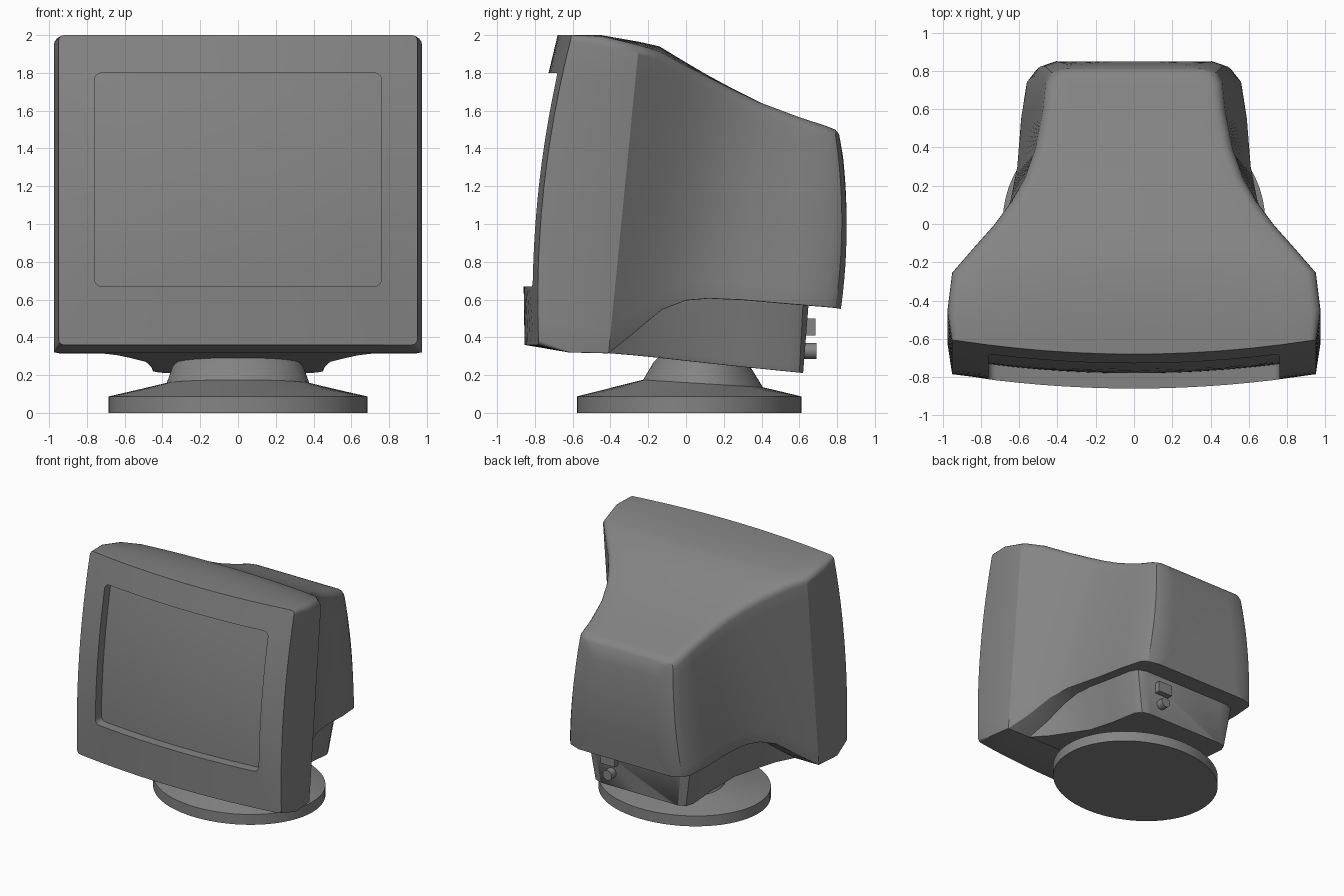
import bpy, bmesh
from math import sin, cos, pi, radians

cube = bpy.data.objects.get("Cube")
if cube:
    bpy.data.objects.remove(cube)

grey = bpy.data.materials.new("plain grey")
grey.use_nodes = True
colour = (0.23, 0.23, 0.23, 1)
grey.diffuse_color = colour
grey.node_tree.nodes["Principled BSDF"].inputs["Base Color"].default_value = colour


def lerp(a, b, t):
    return a + (b - a) * t


def clamp(v):
    return max(0.0, min(1.0, v))


def finish(bm, name, angle=32):
    bmesh.ops.recalc_face_normals(bm, faces=bm.faces)
    mesh = bpy.data.meshes.new(name)
    bm.to_mesh(mesh)
    bm.free()
    mesh.materials.append(grey)
    ob = bpy.data.objects.new(name, mesh)
    bpy.context.collection.objects.link(ob)
    bpy.ops.object.select_all(action='DESELECT')
    bpy.context.view_layer.objects.active = ob
    ob.select_set(True)
    bpy.ops.object.shade_smooth_by_angle(angle=radians(angle))
    return ob


def loft(name, rings, cap_start=False, cap_end=False, angle=32):
    bm = bmesh.new()
    loops = [[bm.verts.new(p) for p in ring] for ring in rings]
    for a, b in zip(loops, loops[1:]):
        for i in range(len(a)):
            j = (i + 1) % len(a)
            bm.faces.new((a[i], a[j], b[j], b[i]))
    if cap_start:
        bm.faces.new(loops[0])
    if cap_end:
        bm.faces.new(loops[-1])
    return finish(bm, name, angle)


def outline(r_top, r_bottom, width, height, arc=4, fill=12):
    """Rounded rectangle as (u, t): u across -1..1, t up 0..1."""
    corners = []
    for k, (sx, sz) in enumerate([(1, 0), (1, 1), (-1, 1), (-1, 0)]):
        r = r_top if sz else r_bottom
        cx, cz = sx * (width - r), (height - r if sz else r)
        angles = [(k - 1 + i / arc) * pi / 2 for i in range(arc + 1)]
        corners.append([((cx + r * cos(a)) / width, (cz + r * sin(a)) / height) for a in angles])
    pts = []
    for k, corner in enumerate(corners):
        pts += corner
        p, q = corner[-1], corners[(k + 1) % 4][0]
        pts += [(lerp(p[0], q[0], i / fill), lerp(p[1], q[1], i / fill)) for i in range(1, fill)]
    return pts


def section(yt, wt, zt, yb, wb, zb, r_top=0.05, r_bottom=0.005, crown=0.0, bulge=0.0):
    ring = []
    for u, t in outline(r_top, r_bottom, wt, zt - zb):
        z = lerp(zb, zt, t)
        k = clamp((z - 0.55) / 0.93)
        y = lerp(yb, yt, t) + bulge * 4 * k * (1 - k)
        ring.append((u * lerp(wb, wt, t), y, z + crown * (1 - u * u) * t))
    return ring


def face_y(x, z):
    """Curved front surface."""
    return -0.86 + 0.092 * (z - 0.6) ** 2 + 0.075 * (x / 0.95) ** 2


def front_ring(w, zb, zt, r, depth=0.0):
    ring = []
    for u, t in outline(r, r, w, zt - zb):
        x, z = u * w, lerp(zb, zt, t)
        ring.append((x, face_y(x, z) + depth, z))
    return ring


# Housing: recessed opening, bezel, flared body and bulged back in one loft
rings = [front_ring(0.76, 0.67, 1.8, 0.04, 0.085),
         front_ring(0.76, 0.67, 1.8, 0.04),
         front_ring(0.95, 0.36, 2.0, 0.03)]
body = [  # top y, half width, z; bottom y, half width, z; crown
    (-0.45, 0.975, 1.995, -0.62, 0.975, 0.32, 0.005),
    (-0.25, 0.95, 1.945, -0.41, 0.95, 0.315, 0.02),
    (-0.14, 0.855, 1.91, -0.28, 0.85, 0.42, 0.03),
    (0.0, 0.73, 1.835, -0.13, 0.755, 0.545, 0.02),
    (0.12, 0.64, 1.775, 0.0, 0.69, 0.595, 0.01),
    (0.25, 0.565, 1.71, 0.12, 0.645, 0.605, 0.005),
    (0.4, 0.51, 1.64, 0.3, 0.61, 0.597, 0),
    (0.6, 0.47, 1.565, 0.55, 0.59, 0.575, 0),
    (0.74, 0.455, 1.52, 0.74, 0.56, 0.56, 0),
    (0.79, 0.43, 1.50, 0.79, 0.52, 0.555, 0),
    (0.81, 0.38, 1.475, 0.82, 0.43, 0.55, 0)]
for *s, crown in body:
    rings.append(section(*s, crown=crown, bulge=0.035 * clamp((s[0] - 0.5) / 0.25)))
for k in (0.75, 0.5, 0.25, 0.02):
    rings.append(section(0.815, 0.38 * k, 1.01 + 0.465 * k, 0.815, 0.43 * k, 1.01 - 0.46 * k,
                         0.05 * k, 0.005 * k, bulge=0.035))
loft("housing", rings, cap_end=True)

# Screen: curved glass filling the opening
loft("screen", [front_ring(0.76 * k, 1.235 - 0.565 * k, 1.235 + 0.565 * k, 0.04 * k, 0.08)
                for k in (1, 0.8, 0.6, 0.4, 0.2, 0.01)], cap_end=True)

# Lower chassis under the body
chassis = [
    (-0.42, 0.75, 0.335, -0.42, 0.74, 0.317),
    (-0.28, 0.67, 0.44, -0.28, 0.64, 0.305),
    (-0.13, 0.61, 0.57, -0.13, 0.57, 0.29),
    (0.05, 0.57, 0.62, 0.05, 0.49, 0.27),
    (0.3, 0.53, 0.61, 0.3, 0.46, 0.243),
    (0.56, 0.51, 0.60, 0.54, 0.45, 0.219),
    (0.62, 0.48, 0.59, 0.60, 0.42, 0.213),
    (0.65, 0.41, 0.59, 0.62, 0.36, 0.211)]
loft("lower_chassis", [section(*s, 0.004, 0.004) for s in chassis], True, True)


def ellipse(cy, rx, ry, z, tilt=0.0, n=64):
    pts = [(rx * cos(2 * pi * i / n), ry * sin(2 * pi * i / n)) for i in range(n)]
    return [(x, cy + y, z - tilt * y) for x, y in pts]


# Stand: oval foot and tilted swivel neck
loft("foot", [ellipse(0.017, 0.685, 0.595, 0), ellipse(0.017, 0.685, 0.595, 0.087),
              ellipse(0.09, 0.385, 0.32, 0.155, 0.0625)], True, True, 10)
loft("swivel_neck", [ellipse(0.09, 0.38, 0.32, 0.15, 0.0625), ellipse(0.09, 0.345, 0.26, 0.25, 0.08),
                     ellipse(0.09, 0.31, 0.23, 0.28, 0.085)], True, True)

# Rear sockets
bm = bmesh.new()
bmesh.ops.create_cube(bm, size=1)
for v in bm.verts:
    v.co = (0.25 + v.co.x * 0.13, 0.65 + v.co.y * 0.07, 0.455 + v.co.z * 0.09)
finish(bm, "video_socket")
loft("power_socket", [[(0.25 + 0.042 * cos(2 * pi * i / 20), y, 0.328 + 0.042 * sin(2 * pi * i / 20))
                       for i in range(20)] for y in (0.6, 0.69)], True, True)
